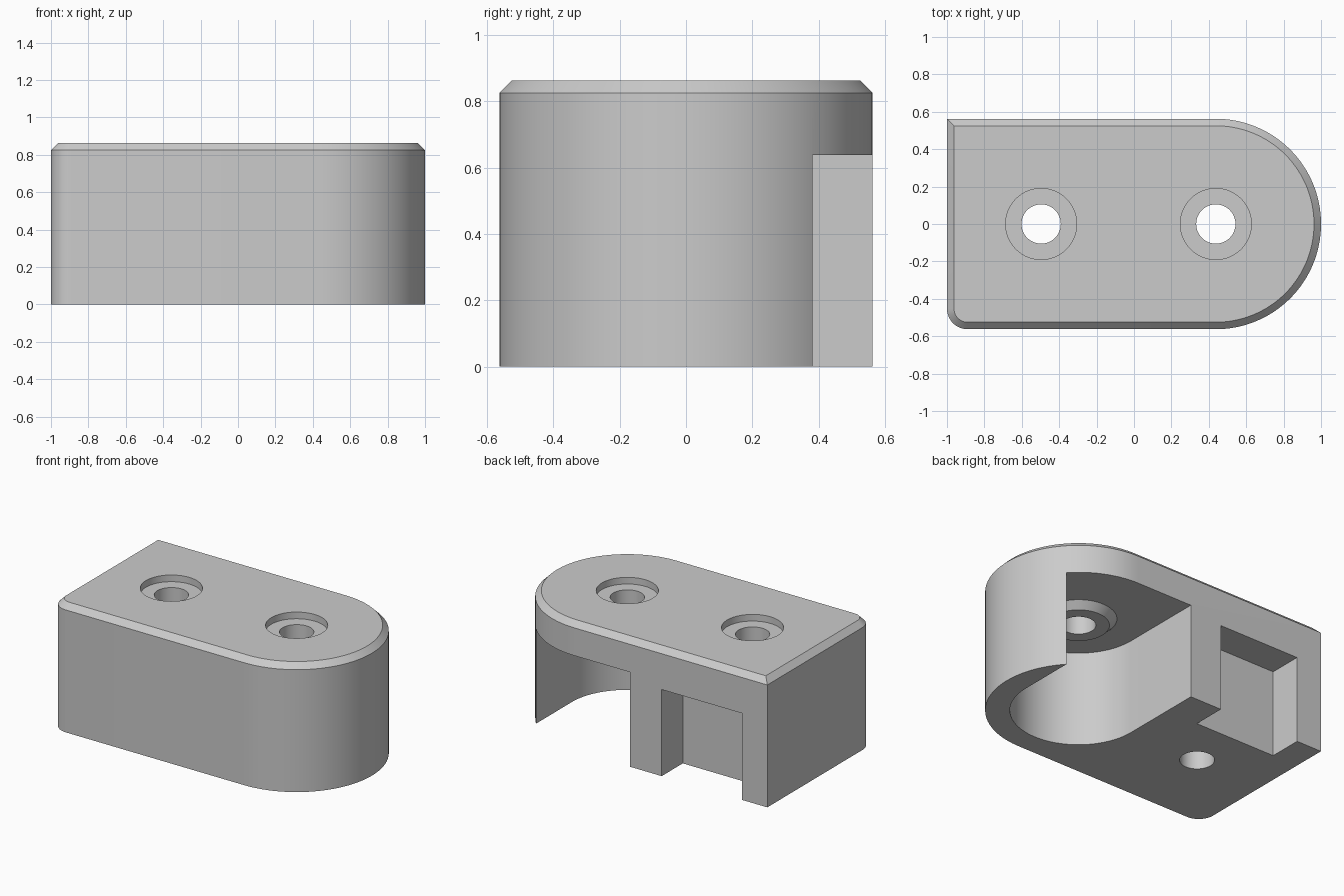
import bpy
import bmesh
from math import cos, sin, pi, radians

cube = bpy.data.objects.get("Cube")
if cube:
    bpy.data.objects.remove(cube)

HALF = 0.5625            # half depth, and radius of the round end
ROUND_X = 0.4375         # centre of the round end and its screw hole
HOLES = (-0.4965, ROUND_X)
TOP, CHAMFER = 0.8625, 0.0375
POCKET_TOP = 0.6375

grey = bpy.data.materials.new("plain grey")
grey.use_nodes = True
grey.diffuse_color = (0.6, 0.6, 0.6, 1)
grey.node_tree.nodes["Principled BSDF"].inputs["Base Color"].default_value = (0.6, 0.6, 0.6, 1)


def arc(cx, cy, r, start, end, steps):
    angles = [radians(start + (end - start) * i / steps) for i in range(steps + 1)]
    return [(cx + r * cos(a), cy + r * sin(a)) for a in angles]


def loft(name, layers):
    """Solid through matching outlines, each given as (points, height)."""
    bm = bmesh.new()
    rings = [[bm.verts.new((x, y, z)) for x, y in pts] for pts, z in layers]
    n = len(rings[0])
    for low, high in zip(rings, rings[1:]):
        for i in range(n):
            j = (i + 1) % n
            bm.faces.new((low[i], low[j], high[j], high[i]))
    bm.faces.new(rings[0][::-1])
    bm.faces.new(rings[-1])
    bmesh.ops.recalc_face_normals(bm, faces=bm.faces)
    mesh = bpy.data.meshes.new(name)
    bm.to_mesh(mesh)
    bm.free()
    mesh.materials.append(grey)
    obj = bpy.data.objects.new(name, mesh)
    bpy.context.collection.objects.link(obj)
    return obj


def disc(x, r, steps=64):
    return arc(x, 0, r, 0, 360, steps)[:-1]


def outline(inset):
    """Block with one round end, one rounded corner and one square corner."""
    h, left, r = HALF - inset, -1 + inset, 0.11
    return (arc(ROUND_X, 0, h, -90, 90, 64) + [(left, h)]
            + arc(-1 + r, -HALF + r, r - inset, 180, 270, 12))


# Main block with chamfered top edge
block = loft("block", [(outline(0), 0), (outline(0), TOP - CHAMFER), (outline(CHAMFER), TOP)])

# U-shaped pocket, open to the back and below
pr = 0.4135
u_shape = arc(ROUND_X, 0, pr, 180, 360, 64) + [(ROUND_X + pr, 1), (ROUND_X - pr, 1)]
steps = [(loft("pocket_cutter", [(u_shape, -0.1), (u_shape, POCKET_TOP)]), "DIFFERENCE")]

# Rectangular slot, open to the back and below
slot = [(-0.8125, 0.3375), (-0.2125, 0.3375), (-0.2125, 1), (-0.8125, 1)]
steps.append((loft("slot_cutter", [(slot, -0.1), (slot, 0.5835)]), "DIFFERENCE"))

# Tapered boss under the pocket roof
boss = loft("boss", [(disc(ROUND_X, 0.1875), POCKET_TOP - 0.045),
                     (disc(ROUND_X, 0.2325), POCKET_TOP),
                     (disc(ROUND_X, 0.2325), POCKET_TOP + 0.03)])
steps.append((boss, "UNION"))

# Screw holes with flat recesses for the heads
for x in HOLES:
    for name, r, z in (("recess_cutter", 0.19, TOP - 0.045), ("hole_cutter", 0.105, -0.1)):
        steps.append((loft(name, [(disc(x, r), z), (disc(x, r), 1)]), "DIFFERENCE"))

for tool, operation in steps:
    mod = block.modifiers.new(tool.name, "BOOLEAN")
    mod.object, mod.operation, mod.solver = tool, operation, "EXACT"

# Bake the cuts, then remove the helpers
bpy.context.view_layer.update()
graph = bpy.context.evaluated_depsgraph_get()
finished = bpy.data.meshes.new_from_object(block.evaluated_get(graph))
block.modifiers.clear()
block.data = finished
for tool, operation in steps:
    bpy.data.objects.remove(tool)

bpy.ops.object.select_all(action="DESELECT")
block.select_set(True)
bpy.context.view_layer.objects.active = block
bpy.ops.object.shade_smooth_by_angle(angle=radians(30))
